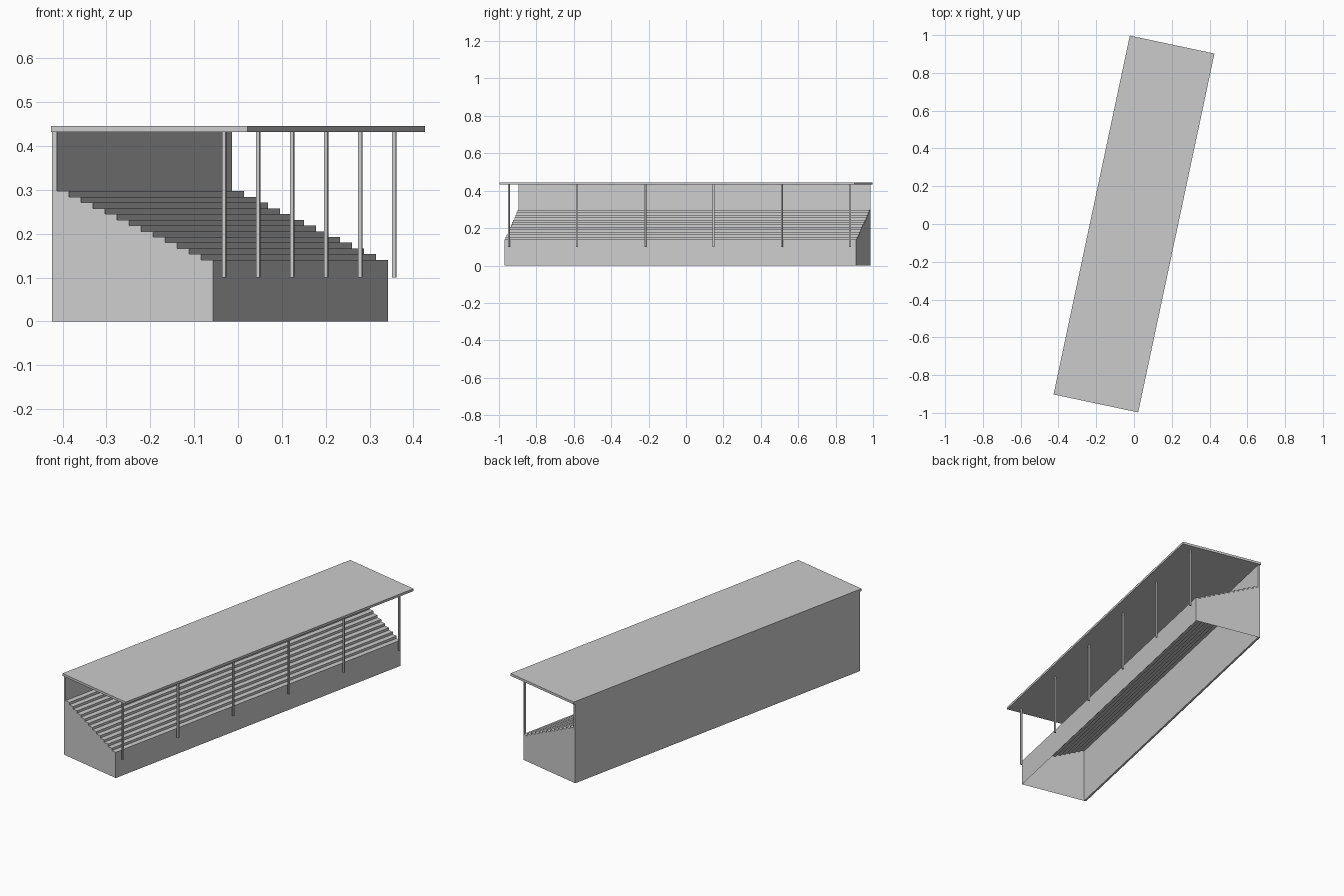
import bpy, bmesh, math
from mathutils import Matrix

if "Cube" in bpy.data.objects:
    bpy.data.objects.remove(bpy.data.objects["Cube"])

TURN = Matrix.Rotation(math.radians(-12), 4, 'Z')   # whole stand is turned in plan


def finish(name, bm):
    bmesh.ops.recalc_face_normals(bm, faces=bm.faces)
    mesh = bpy.data.meshes.new(name)
    bm.to_mesh(mesh)
    bm.free()
    ob = bpy.data.objects.new(name, mesh)
    ob.matrix_world = TURN
    bpy.context.collection.objects.link(ob)
    return ob


def box(name, x0, x1, y0, y1, z0, z1):
    bm = bmesh.new()
    bmesh.ops.create_cube(bm, size=1)
    bmesh.ops.scale(bm, vec=(x1 - x0, y1 - y0, z1 - z0), verts=bm.verts)
    bmesh.ops.translate(bm, vec=((x0 + x1) / 2, (y0 + y1) / 2, (z0 + z1) / 2), verts=bm.verts)
    return finish(name, bm)


HALF = 0.961
FRONT, BACK = 0.146, -0.218
ROWS, Z_LOW, Z_HIGH = 13, 0.14, 0.297
tread = (FRONT - BACK) / ROWS
rise = (Z_HIGH - Z_LOW) / (ROWS - 1)

# Stepped terrace: side profile extruded along the stand, open underneath
profile = [(FRONT, 0)]
for i in range(ROWS):
    z = Z_LOW + i * rise
    profile += [(FRONT - i * tread, z), (FRONT - (i + 1) * tread, z)]
profile.append((BACK, 0))

bm = bmesh.new()
near = [bm.verts.new((x, -HALF, z)) for x, z in profile]
far = [bm.verts.new((x, HALF, z)) for x, z in profile]
for i in range(len(profile) - 1):
    bm.faces.new((near[i], near[i + 1], far[i + 1], far[i]))
bm.faces.new(near)
bm.faces.new(far)
finish("terrace_steps", bm)

# Back wall and flat roof
box("back_wall", -0.229, BACK, -HALF, HALF, 0, 0.432)
box("roof", -0.229, 0.229, -0.971, 0.971, 0.432, 0.445)

# Row of slim roof posts in front of the terrace
POSTS, W = 6, 0.0045
for i in range(POSTS):
    y = -0.933 + i * 2 * 0.933 / (POSTS - 1)
    box(f"roof_post_{i + 1}", 0.166 - W, 0.166 + W, y - W, y + W, 0.10, 0.432)
